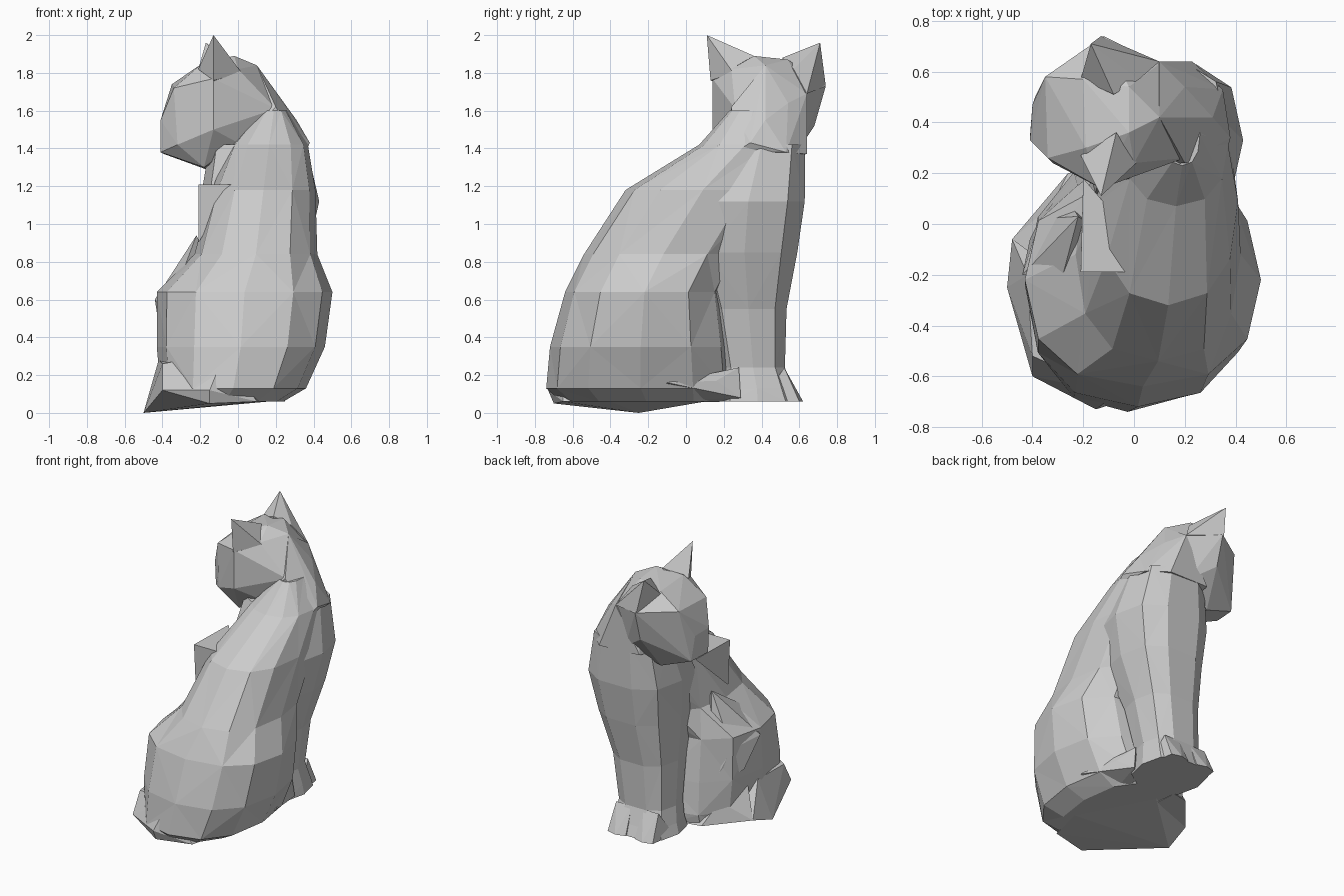
import bpy, bmesh, math


def finish(bm, name):
    bmesh.ops.recalc_face_normals(bm, faces=bm.faces)
    me = bpy.data.meshes.new(name)
    bm.to_mesh(me)
    bm.free()
    ob = bpy.data.objects.new(name, me)
    bpy.context.collection.objects.link(ob)
    return ob


def loft(name, rows, sides=10, power=0.8):
    """Rows are (z, xmin, xmax, ymin, ymax); rounded rings joined into a skin."""
    bm = bmesh.new()
    rings = []
    for z, x0, x1, y0, y1 in rows:
        ring = []
        for k in range(sides):
            a = 2 * math.pi * k / sides
            c, s = math.cos(a), math.sin(a)
            px = math.copysign(abs(c) ** power, c)
            py = math.copysign(abs(s) ** power, s)
            ring.append(bm.verts.new(((x0 + x1) / 2 + px * (x1 - x0) / 2,
                                      (y0 + y1) / 2 + py * (y1 - y0) / 2, z)))
        rings.append(ring)
    for i, (a, b) in enumerate(zip(rings, rings[1:])):
        for k in range(sides):
            n = (k + 1) % sides
            if (i + k) % 2:
                bm.faces.new((a[k], a[n], b[n]))
                bm.faces.new((a[k], b[n], b[k]))
            else:
                bm.faces.new((a[k], a[n], b[k]))
                bm.faces.new((a[n], b[n], b[k]))
    bm.faces.new(rings[0][::-1])
    bm.faces.new(rings[-1])
    return finish(bm, name)


def hull(name, pts):
    """Faceted solid wrapped around a few points."""
    bm = bmesh.new()
    for p in pts:
        bm.verts.new(p)
    bmesh.ops.convex_hull(bm, input=bm.verts)
    loose = [v for v in bm.verts if not v.link_faces]
    bmesh.ops.delete(bm, geom=loose, context='VERTS')
    return finish(bm, name)


# haunches and sloping back
loft("haunches_and_back", [
    (0.06, -0.38, 0.24, -0.66, 0.24),
    (0.13, -0.41, 0.36, -0.74, 0.26),
    (0.35, -0.43, 0.46, -0.72, 0.24),
    (0.64, -0.43, 0.50, -0.64, 0.20),
    (0.84, -0.23, 0.42, -0.54, 0.30),
    (1.18, -0.14, 0.41, -0.32, 0.50),
    (1.42, -0.04, 0.37, 0.07, 0.56),
    (1.60, 0.12, 0.26, 0.23, 0.48)], 12, 0.85)

# chest running down into the front legs and paws
loft("chest_and_front_legs", [
    (0.06, -0.21, 0.25, 0.16, 0.60),
    (0.13, -0.19, 0.24, 0.18, 0.57),
    (0.24, -0.17, 0.22, 0.18, 0.53),
    (0.55, -0.17, 0.27, 0.12, 0.54),
    (0.85, -0.18, 0.37, 0.02, 0.60),
    (1.12, -0.20, 0.43, 0.02, 0.64),
    (1.42, -0.15, 0.36, 0.16, 0.64)], 10, 0.75)

# toes of the two paws
for side, x in (("left", -0.09), ("right", 0.12)):
    hull("paw_" + side, [
        (x - 0.10, 0.40, 0.06), (x + 0.10, 0.40, 0.06), (x - 0.07, 0.60, 0.06),
        (x + 0.07, 0.60, 0.06), (x - 0.06, 0.52, 0.24), (x + 0.06, 0.52, 0.24),
        (x, 0.62, 0.06)])

# arched neck
hull("neck", [
    (0.20, 0.24, 1.62), (0.36, 0.26, 1.38), (0.38, 0.34, 1.43), (0.31, 0.42, 1.55),
    (0.35, 0.53, 1.38), (0.10, 0.42, 1.84), (0.10, 0.64, 1.69), (0.23, 0.64, 1.37),
    (0.00, 0.23, 1.42), (-0.08, 0.63, 1.38), (-0.10, 0.30, 1.33), (0.20, 0.54, 1.64)])

# hind feet beside the front legs
hull("hind_foot_left", [
    (-0.48, -0.06, 0.06), (-0.38, 0.03, 0.06), (-0.26, 0.20, 0.06), (-0.15, 0.22, 0.06),
    (-0.16, 0.10, 0.24), (-0.32, 0.08, 0.20), (-0.40, -0.12, 0.26), (-0.10, -0.2, 0.05)])
hull("hind_foot_right", [
    (0.36, -0.10, 0.16), (0.24, 0.29, 0.08), (0.22, 0.28, 0.24), (0.28, 0.16, 0.17),
    (0.15, 0.22, 0.06), (0.1, -0.2, 0.06)])

# thigh fold rising from the left haunch
hull("thigh_left", [
    (-0.44, -0.20, 0.60), (-0.41, -0.06, 0.40), (-0.37, 0.02, 0.56), (-0.22, 0.03, 0.94),
    (-0.28, 0.13, 0.30), (-0.28, -0.20, 0.78), (-0.10, -0.05, 0.70), (-0.15, -0.1, 0.2)])

# tail curled round the base
hull("tail", [
    (-0.07, -0.67, 0.32), (-0.15, -0.73, 0.12), (-0.40, -0.60, 0.12), (-0.40, -0.52, 0.26),
    (-0.15, -0.70, 0.05), (0.10, -0.65, 0.06), (-0.44, -0.42, 0.14), (-0.50, -0.25, 0.0),
    (-0.10, 0.10, 0.06), (-0.48, -0.06, 0.06), (-0.42, -0.20, 0.28), (0.16, -0.40, 0.06)])

# shoulder blade flap
hull("shoulder_blade", [
    (-0.21, -0.19, 1.21), (-0.02, -0.19, 1.21), (-0.08, 0.04, 1.21),
    (-0.20, 0.18, 1.21), (-0.21, -0.17, 0.90)])

# head turned to the left
hull("head", [
    (-0.41, 0.33, 1.55), (-0.40, 0.47, 1.54), (-0.41, 0.34, 1.38), (-0.39, 0.50, 1.37),
    (-0.34, 0.26, 1.72), (-0.35, 0.58, 1.74), (-0.19, 0.30, 1.85), (-0.20, 0.57, 1.84),
    (-0.02, 0.36, 1.89), (-0.02, 0.54, 1.87), (0.10, 0.42, 1.84), (0.10, 0.63, 1.69),
    (-0.13, 0.14, 1.77), (-0.13, 0.14, 1.50), (-0.12, 0.74, 1.73), (-0.12, 0.68, 1.52),
    (-0.32, 0.24, 1.42), (-0.18, 0.27, 1.30), (-0.17, 0.52, 1.29), (0.00, 0.23, 1.43),
    (0.20, 0.26, 1.61), (0.18, 0.56, 1.60), (0.05, 0.60, 1.40), (0.00, 0.24, 1.82)])

# pointed ears, sunk into the skull
hull("ear_right", [
    (-0.13, 0.11, 2.00), (-0.21, 0.27, 1.82), (-0.13, 0.13, 1.76), (-0.10, 0.35, 1.70),
    (-0.07, 0.36, 1.89), (0.02, 0.25, 1.80)])
hull("ear_left", [
    (-0.17, 0.71, 1.96), (-0.21, 0.57, 1.82), (-0.13, 0.74, 1.73), (-0.10, 0.52, 1.70),
    (-0.08, 0.51, 1.88), (0.10, 0.64, 1.69), (0.02, 0.57, 1.82)])
